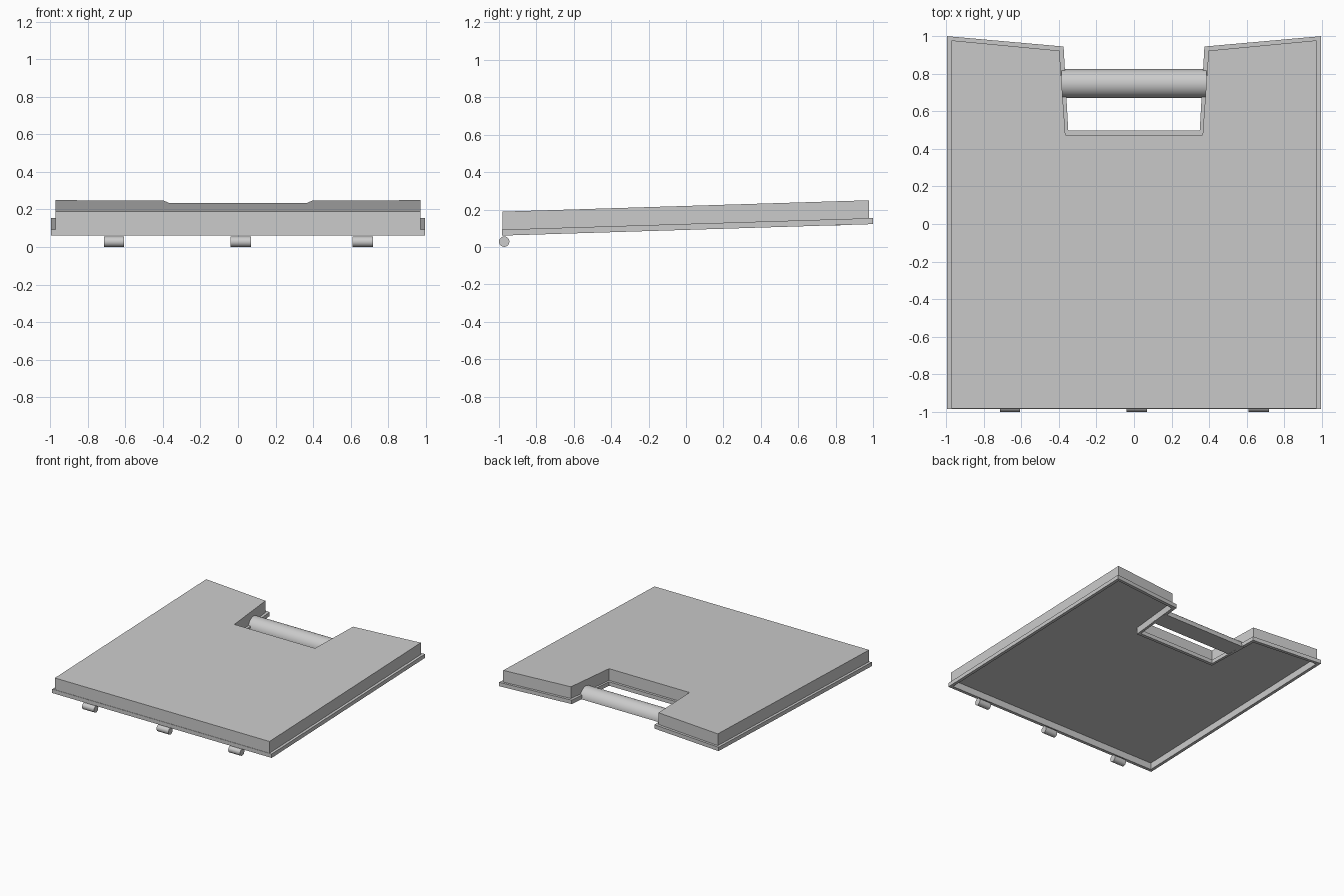
import bpy, bmesh, math

if "Cube" in bpy.data.objects:
    bpy.data.objects.remove(bpy.data.objects["Cube"], do_unlink=True)

SLOPE = 0.031


def make_material(name, rgb):
    mat = bpy.data.materials.new(name)
    mat.use_nodes = True
    mat.diffuse_color = (*rgb, 1)
    mat.node_tree.nodes["Principled BSDF"].inputs["Base Color"].default_value = (*rgb, 1)
    return mat


grey = make_material("plain grey", (0.6, 0.6, 0.6))


def make_object(name, bm):
    bmesh.ops.recalc_face_normals(bm, faces=bm.faces)
    mesh = bpy.data.meshes.new(name)
    bm.to_mesh(mesh)
    bm.free()
    mesh.materials.append(grey)
    obj = bpy.data.objects.new(name, mesh)
    bpy.context.collection.objects.link(obj)
    return obj


def outline(inset, front_inset):
    """Notched slab outline, shrunk inward by the inset."""
    half = [(0.995 - inset, -0.985 + front_inset), (0.995 - inset, 1 - inset),
            (0.375 + inset, 0.945 - inset), (0.35 + inset * 0.7, 0.497 - inset)]
    return half + [(-x, y) for x, y in reversed(half)]


def loft(name, sections, slope):
    """Join outlines at successive heights and close both ends."""
    bm = bmesh.new()
    rings = [[bm.verts.new((x, y, z + slope * (y + 1))) for x, y in pts]
             for pts, z in sections]
    for a, b in zip(rings, rings[1:]):
        for i in range(len(a)):
            j = (i + 1) % len(a)
            bm.faces.new((a[i], a[j], b[j], b[i]))
    bm.faces.new(rings[0])
    bm.faces.new(rings[-1])
    return make_object(name, bm)


# Tilted slab: recessed underside, rim, stepped flange and raised top
rim, wall, body = outline(0, 0), outline(0.025, 0.025), outline(0.022, 0.003)
loft("slab", [(wall, 0.115), (wall, 0.06), (rim, 0.06), (rim, 0.092),
              (body, 0.092), (body, 0.188)], SLOPE)


def bar(name, x, y, z, radius, length, sides, arc):
    """Bar along x whose section is an arc of a circle."""
    bm = bmesh.new()
    count = sides if arc == math.tau else sides + 1
    ends = []
    for end in (-0.5, 0.5):
        ends.append([bm.verts.new((x + end * length,
                                   y + radius * math.cos(arc * i / sides),
                                   z + radius * math.sin(arc * i / sides)))
                     for i in range(count)])
    a, b = ends
    for i in range(count):
        j = (i + 1) % count
        face = bm.faces.new((a[i], a[j], b[j], b[i]))
        face.smooth = True
    bm.faces.new(a)
    bm.faces.new(b)
    obj = make_object(name, bm)
    bpy.context.view_layer.objects.active = obj
    obj.select_set(True)
    bpy.ops.object.shade_smooth_by_angle(angle=math.radians(35))
    obj.select_set(False)
    return obj


# Half-round grip across the notch
bar("handle", 0, 0.748, 0.115, 0.077, 0.77, 24, math.pi)

# Round feet under the front edge
for side, x in (("right", -0.66), ("middle", 0.015), ("left", 0.665)):
    bar(side + "_foot", x, -0.972, 0.028, 0.028, 0.108, 16, math.tau)
